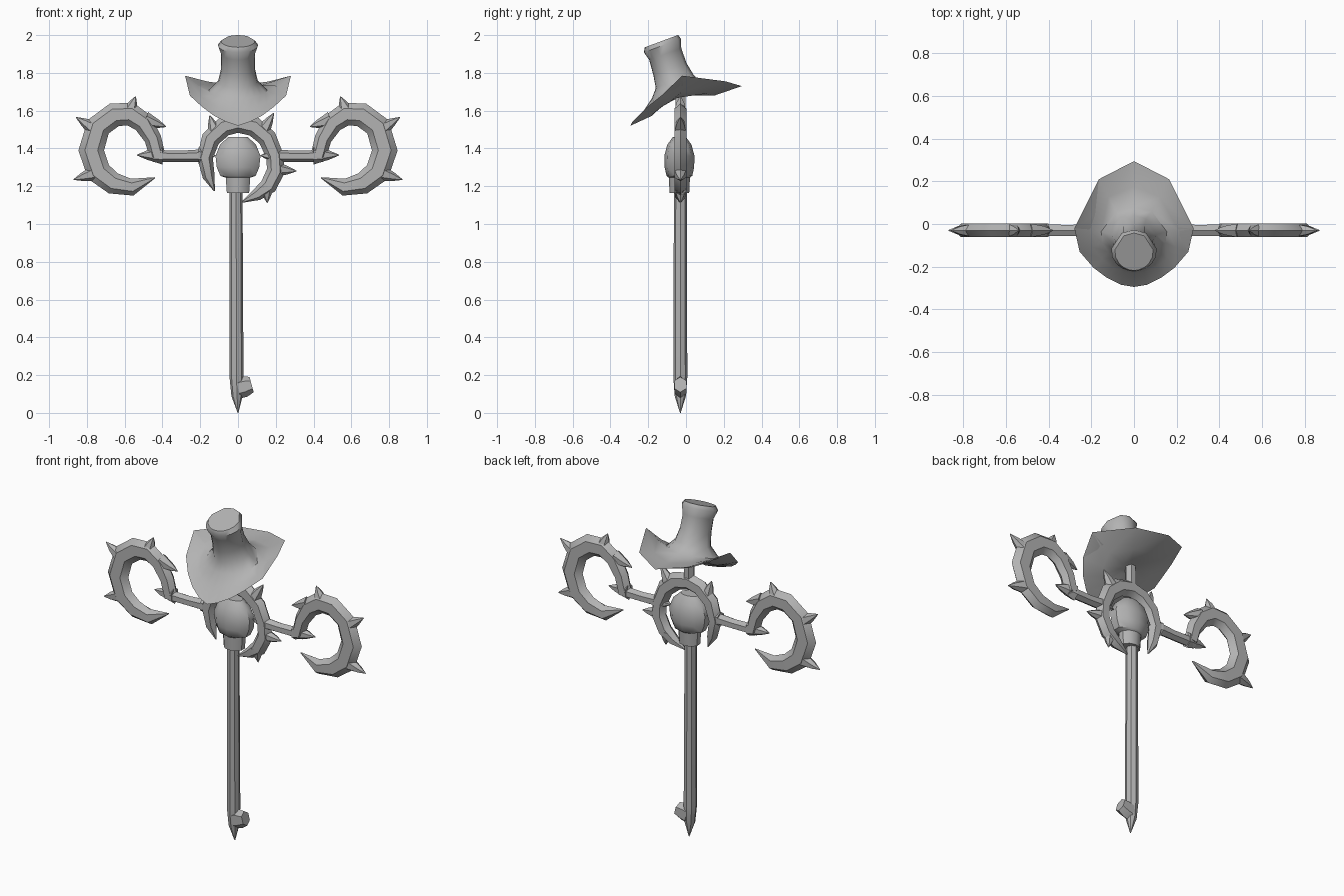
import bpy, bmesh, math
from mathutils import Vector

cube = bpy.data.objects.get("Cube")
if cube:
    bpy.data.objects.remove(cube)

DEPTH = -0.03   # y of the flat plane the staff lies in

grey = bpy.data.materials.new("plain grey")
grey.use_nodes = True
COLOUR = (0.45, 0.45, 0.45, 1)
grey.diffuse_color = COLOUR
grey.node_tree.nodes["Principled BSDF"].inputs["Base Color"].default_value = COLOUR


def loft(name, rings, angle=40):
    """Skin a list of equal vertex rings and cap both ends."""
    bm = bmesh.new()
    loops = [[bm.verts.new(p) for p in ring] for ring in rings]
    n = len(loops[0])
    for a, b in zip(loops, loops[1:]):
        for i in range(n):
            j = (i + 1) % n
            bm.faces.new((a[i], a[j], b[j], b[i]))
    for end in (loops[0], loops[-1]):
        centre = bm.verts.new(sum((v.co for v in end), Vector()) / n)
        for i in range(n):
            bm.faces.new((end[i], end[(i + 1) % n], centre))
    bmesh.ops.recalc_face_normals(bm, faces=bm.faces)
    mesh = bpy.data.meshes.new(name)
    bm.to_mesh(mesh)
    bm.free()
    mesh.materials.append(grey)
    ob = bpy.data.objects.new(name, mesh)
    bpy.context.collection.objects.link(ob)
    bpy.ops.object.select_all(action='DESELECT')
    ob.select_set(True)
    bpy.context.view_layer.objects.active = ob
    bpy.ops.object.shade_smooth_by_angle(angle=math.radians(angle))
    return ob


def tube(name, path, side=1, sides=6, thick=0.037):
    """Sweep a flattened section along (x, z, radius) points."""
    pts = [Vector((side * x, DEPTH, z)) for x, z, r in path]
    rings = []
    for k, (x, z, r) in enumerate(path):
        t = (pts[min(k + 1, len(pts) - 1)] - pts[max(k - 1, 0)]).normalized()
        across = Vector((t.z, 0, -t.x))
        deep = Vector((0, min(r, thick), 0))
        rings.append([pts[k] + across * r * math.cos(a) + deep * math.sin(a)
                      for a in (math.tau * i / sides for i in range(sides))])
    return loft(name, rings)


def spike(name, base, tip, r=0.042, side=1):
    mid = [b + (t - b) * 0.6 for b, t in zip(base, tip)]
    tube(name, [(*base, r), (*mid, r * 0.5), (*tip, 0.002)], side)


# Staff with pointed foot and side stub
tube("shaft", [(0, 0, 0.002), (-0.005, 0.09, 0.03), (-0.008, 0.19, 0.037),
               (-0.01, 1.18, 0.034)], sides=8)
tube("foot_stub", [(0.0, 0.13, 0.055), (0.035, 0.14, 0.056), (0.072, 0.15, 0.042)])

# Rounded head on top of the shaft
head_profile = [(1.165, 0.062, 0.052), (1.245, 0.068, 0.056), (1.255, 0.098, 0.068),
                (1.3, 0.118, 0.078), (1.36, 0.125, 0.08), (1.42, 0.1, 0.064),
                (1.46, 0.055, 0.035)]
loft("head", [[(rx * math.sin(a), DEPTH - 0.005 + ry * math.cos(a), z)
               for a in (math.tau * i / 10 for i in range(10))]
              for z, rx, ry in head_profile])

# Open ring around the head
tube("centre_ring", [(-0.125, 1.175, 0.003), (-0.155, 1.25, 0.032), (-0.175, 1.35, 0.042),
                     (-0.145, 1.45, 0.05), (-0.075, 1.515, 0.052), (0, 1.535, 0.052),
                     (0.085, 1.515, 0.052), (0.155, 1.455, 0.05), (0.195, 1.36, 0.046),
                     (0.2, 1.28, 0.048), (0.16, 1.2, 0.045), (0.1, 1.155, 0.032),
                     (0.02, 1.115, 0.003)])
spike("ring_spike_upper_right", (-0.12, 1.48), (-0.15, 1.575))
spike("ring_spike_upper_left", (0.13, 1.49), (0.19, 1.588))
spike("ring_spike_side", (0.2, 1.29), (0.31, 1.28))
spike("ring_spike_lower", (0.15, 1.2), (0.155, 1.112))
tube("hat_post", [(0, 1.53, 0.032), (0, 1.7, 0.03)])

# Side arms with spiked crescents
crescent = [(0.425, 1.355, 0.042), (0.45, 1.45, 0.045), (0.5, 1.535, 0.055),
            (0.57, 1.582, 0.062), (0.655, 1.578, 0.064), (0.74, 1.515, 0.066),
            (0.777, 1.39, 0.068), (0.738, 1.275, 0.066), (0.66, 1.215, 0.058),
            (0.56, 1.195, 0.045), (0.44, 1.245, 0.003)]
crescent_spikes = {"inner": ((0.49, 1.55), (0.38, 1.515)),
                   "top": ((0.575, 1.59), (0.542, 1.675)),
                   "outer": ((0.755, 1.5), (0.857, 1.565)),
                   "lower": ((0.755, 1.27), (0.87, 1.235))}
for side, word in ((1, "left"), (-1, "right")):
    tube(word + "_arm", [(0.18, 1.362, 0.034), (0.3, 1.358, 0.03), (0.45, 1.36, 0.032)], side)
    tube(word + "_crescent", crescent, side)
    spike(word + "_arm_point", (0.4, 1.365), (0.535, 1.365), 0.05, side)
    spike(word + "_arm_inner_point", (0.21, 1.362), (0.12, 1.362), 0.045, side)
    for part, (base, tip) in crescent_spikes.items():
        spike(word + "_crescent_spike_" + part, base, tip, 0.045, side)

# Hat: brim outline from front to back on one side, then mirrored
half = [(0, -0.295, 1.52), (0.06, -0.285, 1.54), (0.13, -0.25, 1.575),
        (0.19, -0.205, 1.62), (0.255, -0.13, 1.68), (0.28, -0.02, 1.785),
        (0.165, 0.21, 1.755), (0, 0.295, 1.73)]
rim = [Vector(p) for p in half] + [Vector((-x, y, z)) for x, y, z in half[-2:0:-1]]
angles = [math.atan2(p.x, -(p.y + 0.05)) for p in rim]


def crown_ring(y, z, rx, ry, slope):
    """Tilted ellipse aligned with the brim points."""
    return [Vector((rx * math.sin(a), y - ry * math.cos(a), z - slope * ry * math.cos(a)))
            for a in angles]


flare = crown_ring(-0.05, 1.705, 0.155, 0.13, 0.3)
hub = crown_ring(-0.03, 1.67, 0.06, 0.06, 0.2)
drop = Vector((0, 0, -0.012))
brim_mid = [r.lerp(f, 0.55) + drop for r, f in zip(rim, flare)]
under = [r.lerp(h, 0.55) + drop * 2 for r, h in zip(rim, hub)]
loft("hat", [hub, under, rim, brim_mid, flare,
             crown_ring(-0.06, 1.755, 0.105, 0.1, 0.35),
             crown_ring(-0.085, 1.82, 0.09, 0.088, 0.35),
             crown_ring(-0.11, 1.9, 0.09, 0.085, 0.36),
             crown_ring(-0.125, 1.945, 0.107, 0.098, 0.37),
             crown_ring(-0.13, 1.968, 0.09, 0.088, 0.37)], 50)
